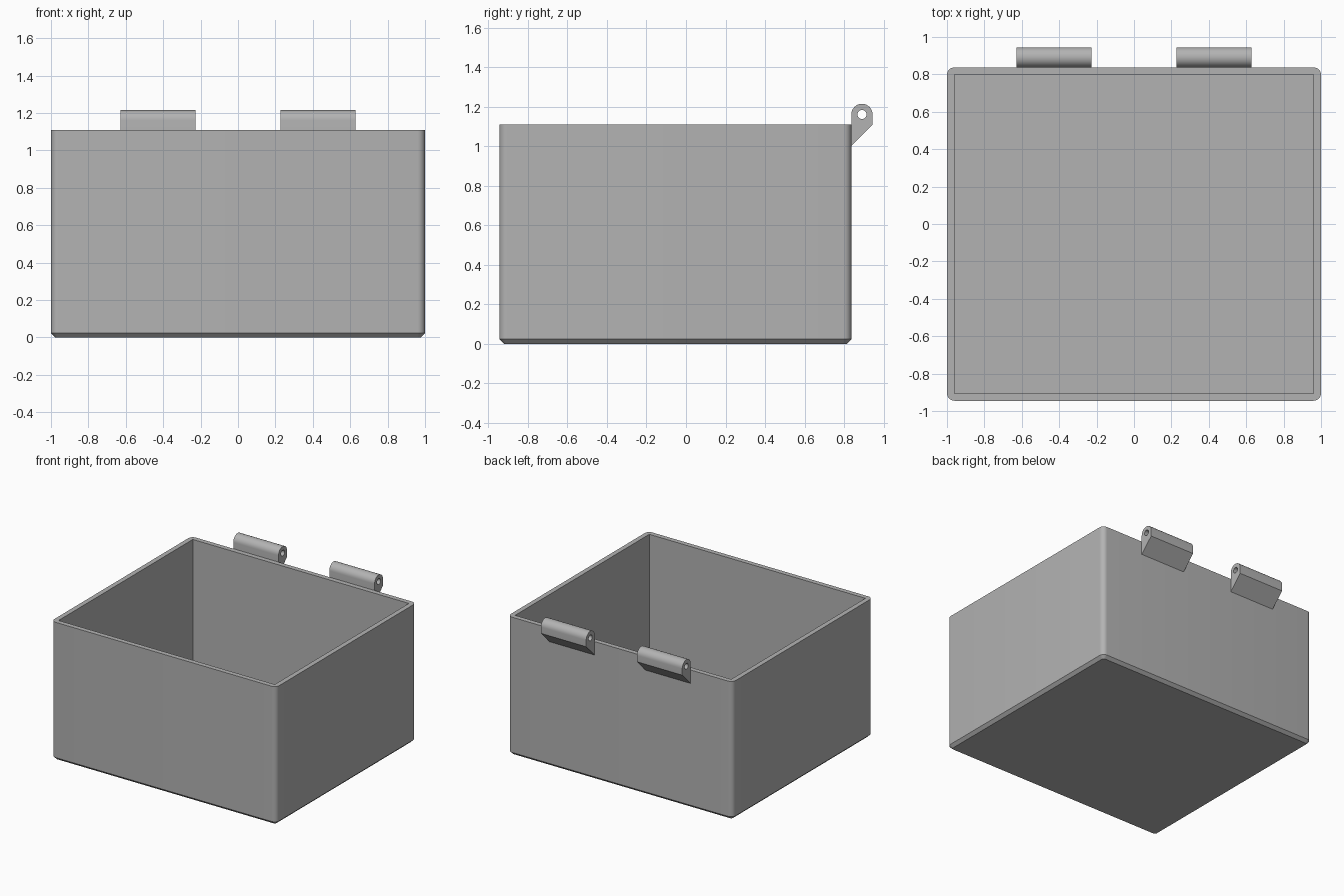
import bpy, bmesh
from math import sin, cos, pi
from mathutils import Matrix

cube = bpy.data.objects.get("Cube")
if cube:
    bpy.data.objects.remove(cube)

grey = bpy.data.materials.new("plain_grey")
grey.use_nodes = True
GREY = (0.45, 0.45, 0.45, 1)
grey.diffuse_color = GREY
grey.node_tree.nodes["Principled BSDF"].inputs["Base Color"].default_value = GREY

WIDTH, FRONT, BACK, HEIGHT = 1.0, -0.945, 0.837, 1.11
WALL, CHAMFER, CORNER, STEPS = 0.039, 0.023, 0.04, 8


def smooth(obj):
    bpy.ops.object.select_all(action='DESELECT')
    obj.select_set(True)
    bpy.context.view_layer.objects.active = obj
    bpy.ops.object.shade_smooth_by_angle(angle=pi / 6)


def ring(bm, inset, radius, z):
    """Rounded rectangle of vertices, inset from the outer walls."""
    hx, hy = WIDTH - inset - radius, (BACK - FRONT) / 2 - inset - radius
    mid = (BACK + FRONT) / 2
    verts = []
    for q, (sx, sy) in enumerate([(1, 1), (-1, 1), (-1, -1), (1, -1)]):
        for i in range(STEPS + 1):
            a = (q + i / STEPS) * pi / 2
            verts.append(bm.verts.new((sx * hx + radius * cos(a),
                                       mid + sy * hy + radius * sin(a), z)))
    return verts


# Open box: chamfered base, rounded outer corners, square inner corners
bm = bmesh.new()
rings = [ring(bm, CHAMFER, CORNER - CHAMFER, 0),
         ring(bm, 0, CORNER, CHAMFER),
         ring(bm, 0, CORNER, HEIGHT),
         ring(bm, WALL, 0, HEIGHT),
         ring(bm, WALL, 0, WALL)]
for low, high in zip(rings, rings[1:]):
    n = len(low)
    for i in range(n):
        j = (i + 1) % n
        bm.faces.new((low[i], low[j], high[j], high[i]))
bm.faces.new(rings[0][::-1])
bm.faces.new(rings[-1])
bmesh.ops.remove_doubles(bm, verts=bm.verts, dist=0.0001)
bmesh.ops.recalc_face_normals(bm, faces=bm.faces)
mesh = bpy.data.meshes.new("box")
bm.to_mesh(mesh)
bm.free()
box = bpy.data.objects.new("box", mesh)
bpy.context.collection.objects.link(box)
mesh.materials.append(grey)
smooth(box)


# Hinge knuckles: barrel profile with a pin hole, swept along x
def hinge(name, x):
    radius, hole, length = 0.054, 0.023, 0.402
    cy, cz = BACK + radius, 1.161
    arc = [(cy + radius * cos(i * pi / 16), cz + radius * sin(i * pi / 16))
           for i in range(17)]
    outer = arc + [(BACK, HEIGHT - 2 * radius), (BACK + 2 * radius, HEIGHT)]
    pin = [(cy + hole * cos(i * pi / 12), cz + hole * sin(i * pi / 12))
           for i in range(24)]
    curve = bpy.data.curves.new(name, 'CURVE')
    curve.dimensions = '2D'
    curve.fill_mode = 'BOTH'
    curve.extrude = length / 2
    for points in (outer, pin):
        spline = curve.splines.new('POLY')
        spline.points.add(len(points) - 1)
        for p, (u, v) in zip(spline.points, points):
            p.co = (u, v, 0, 1)
        spline.use_cyclic_u = True
    curve.materials.append(grey)
    obj = bpy.data.objects.new(name, curve)
    bpy.context.collection.objects.link(obj)
    # Profile plane becomes the y-z plane, extrusion runs along x
    obj.matrix_world = Matrix(((0, 0, 1, x), (1, 0, 0, 0),
                               (0, 1, 0, 0), (0, 0, 0, 1)))
    bpy.ops.object.select_all(action='DESELECT')
    obj.select_set(True)
    bpy.context.view_layer.objects.active = obj
    bpy.ops.object.convert(target='MESH')
    obj = bpy.context.object
    bm = bmesh.new()
    bm.from_mesh(obj.data)
    bmesh.ops.remove_doubles(bm, verts=bm.verts, dist=0.0001)
    bmesh.ops.recalc_face_normals(bm, faces=bm.faces)
    bm.to_mesh(obj.data)
    bm.free()
    smooth(obj)


hinge("left_hinge", 0.427)
hinge("right_hinge", -0.427)
